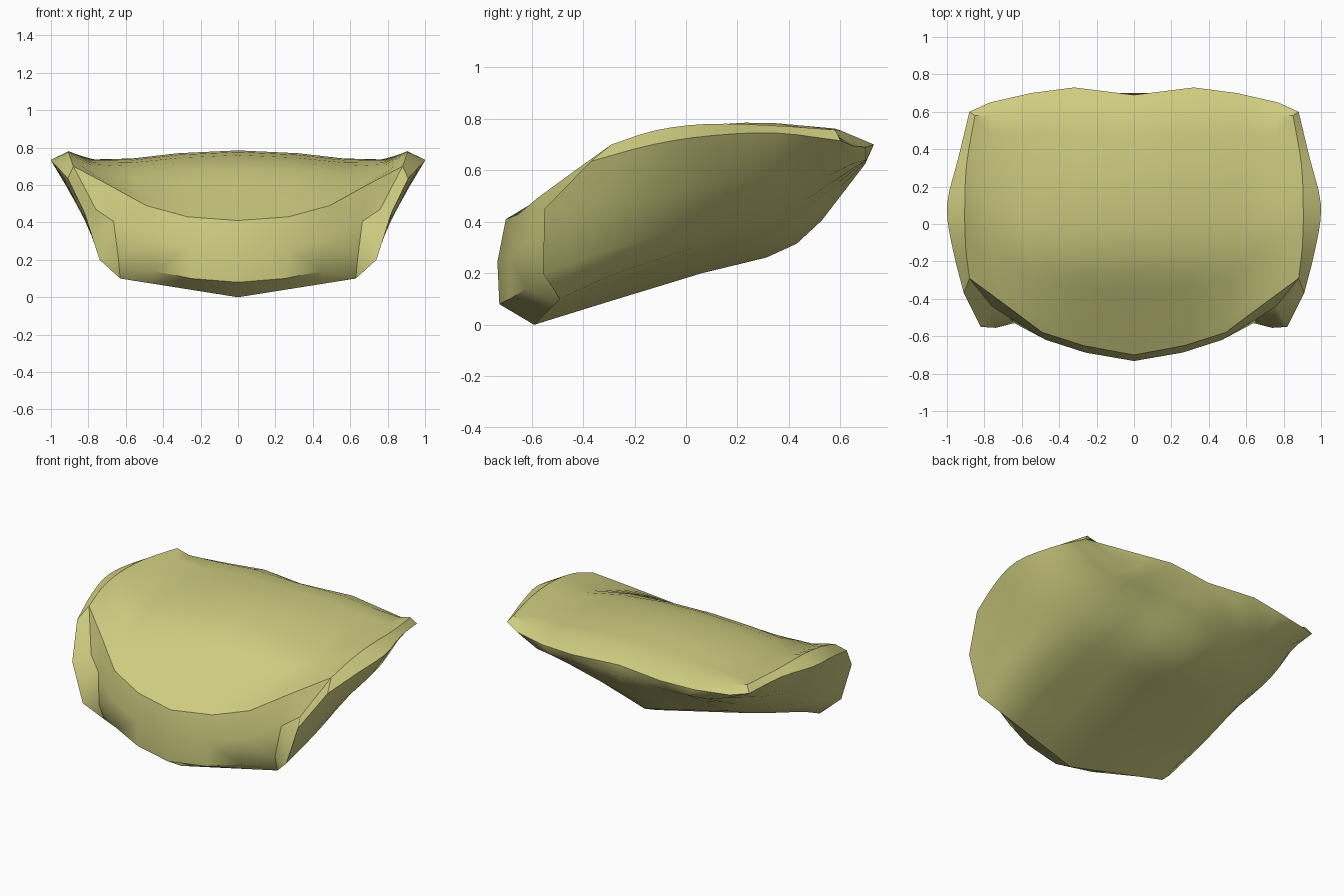
import bpy
import bmesh
import math
from mathutils import Vector, Matrix

cube = bpy.data.objects.get("Cube")
if cube:
    bpy.data.objects.remove(cube, do_unlink=True)

ROWS = 13  # cross-sections from front to back


def resample(points, count=ROWS):
    """Smooth curve through the points, sampled evenly by index."""
    pts = [Vector(p) for p in points]
    pts = [pts[0] * 2 - pts[1]] + pts + [pts[-1] * 2 - pts[-2]]
    spans = len(pts) - 3
    result = []
    for step in range(count):
        place = step / (count - 1) * spans
        span = min(int(place), spans - 1)
        t = place - span
        a, b, c, d = pts[span:span + 4]
        result.append(0.5 * (2 * b + (c - a) * t
                             + (2 * a - 5 * b + 4 * c - d) * t ** 2
                             + (3 * b - a - 3 * c + d) * t ** 3))
    return result


def blend(first, second, amount):
    return [p.lerp(q, amount) for p, q in zip(first, second)]


# Upper surface: lines running from the front lip to the back crest
top_lines = [resample(line) for line in (
    [(0, -.7, .41), (0, -.45, .56), (0, -.15, .73), (0, .23, .785), (0, .58, .762)],
    [(.27, -.65, .43), (.29, -.42, .57), (.3, -.15, .72), (.32, .23, .77), (.32, .6, .755)],
    [(.49, -.58, .49), (.53, -.38, .6), (.56, -.13, .7), (.57, .24, .74), (.55, .6, .735)],
    [(.69, -.43, .6), (.74, -.25, .65), (.77, 0, .71), (.78, .28, .735), (.76, .58, .735)],
)]

# Side: raised ridge, outer rim, flank and lower flank
side_lines = [resample(line) for line in (
    [(.88, -.29, .7), (.9, -.12, .755), (.905, .08, .78), (.895, .32, .775), (.85, .58, .757)],
    [(.91, -.37, .635), (.97, -.13, .7), (1, .1, .735), (.94, .35, .745), (.88, .6, .715)],
    [(.82, -.55, .45), (.85, -.27, .47), (.87, .05, .53), (.85, .33, .59), (.74, .63, .66)],
    [(.74, -.555, .2), (.76, -.27, .3), (.74, .05, .39), (.7, .33, .48), (.62, .66, .63)],
)]

# Underside: corner line and keel, with lines blended between them
corner = resample([(.63, -.49, .1), (.65, -.27, .2), (.62, .03, .3), (.57, .35, .42), (.5, .7, .64)])
keel = resample([(0, -.59, 0), (0, -.3, .09), (0, .06, .2), (0, .43, .315), (0, .7, .63)])
under_lines = [corner, blend(keel, corner, .75), blend(keel, corner, .4), keel]

# Front wall: lower edge and bulging middle, matching the upper lines
wall_low = [Vector(p) for p in ((0, -.725, .08), (.25, -.685, .1), (.45, -.62, .14), (.64, -.53, .21))]
wall_mid = []
for column, low in enumerate(wall_low):
    middle = low.lerp(top_lines[column][0], .5)
    middle.y -= .02
    wall_mid.append(middle)

# Rounded back lip, just below the crest
back_lip = [(0, .69, .7), (.32, .73, .7), (.55, .7, .69), (.77, .65, .695)]

bm = bmesh.new()


def add_verts(points):
    return [bm.verts.new(p) for p in points]


def strip(first, second):
    for i in range(len(first) - 1):
        bm.faces.new((first[i], first[i + 1], second[i + 1], second[i]))


# Skin the half shell
lines = [add_verts(line) for line in top_lines + side_lines + under_lines]
for left, right in zip(lines, lines[1:]):
    strip(left, right)

front = [line[0] for line in lines]
back = [line[-1] for line in lines]
top_front, side_front, under_front = front[:4], front[4:8], front[8:]
ridge, rim, flank, low_flank = side_front

# Front wall and the bevel beneath it
mid, low = add_verts(wall_mid), add_verts(wall_low)
strip(top_front, mid)
strip(mid, low)
strip(low, under_front[::-1])

# Groove between the front wall and the side wing
groove = bm.verts.new((.76, -.44, .47))
bm.faces.new((top_front[3], ridge, groove))
bm.faces.new((top_front[3], groove, mid[3]))
bm.faces.new((ridge, rim, groove))
bm.faces.new((rim, flank, groove))
bm.faces.new((groove, flank, low_flank, mid[3]))
bm.faces.new((mid[3], low_flank, low[3]))
bm.faces.new((low[3], low_flank, under_front[0]))

# Back lip and the narrow wall beneath it
lip = add_verts(back_lip)
strip(back[:4], lip)
strip(lip, back[8:][::-1])
bm.faces.new((back[3], back[4], back[5], lip[3]))
bm.faces.new((lip[3], back[5], back[6], back[7]))
bm.faces.new((lip[3], back[7], back[8]))

# Mirror to the other side
bmesh.ops.mirror(bm, geom=bm.verts[:] + bm.edges[:] + bm.faces[:],
                 matrix=Matrix.Identity(4), merge_dist=.0005, axis='X')
bmesh.ops.remove_doubles(bm, verts=bm.verts[:], dist=.0005)
bmesh.ops.recalc_face_normals(bm, faces=bm.faces[:])

mesh = bpy.data.meshes.new("cushion_shell")
bm.to_mesh(mesh)
bm.free()
shell = bpy.data.objects.new("cushion_shell", mesh)
bpy.context.collection.objects.link(shell)

# Single pale olive colour
colour = (.63, .615, .22, 1)
material = bpy.data.materials.new("pale_olive")
material.use_nodes = True
material.diffuse_color = colour
shader = next(n for n in material.node_tree.nodes if n.type == 'BSDF_PRINCIPLED')
shader.inputs["Base Color"].default_value = colour
shader.inputs["Roughness"].default_value = .8
mesh.materials.append(material)

bpy.ops.object.select_all(action='DESELECT')
shell.select_set(True)
bpy.context.view_layer.objects.active = shell
bpy.ops.object.shade_smooth_by_angle(angle=math.radians(42))
